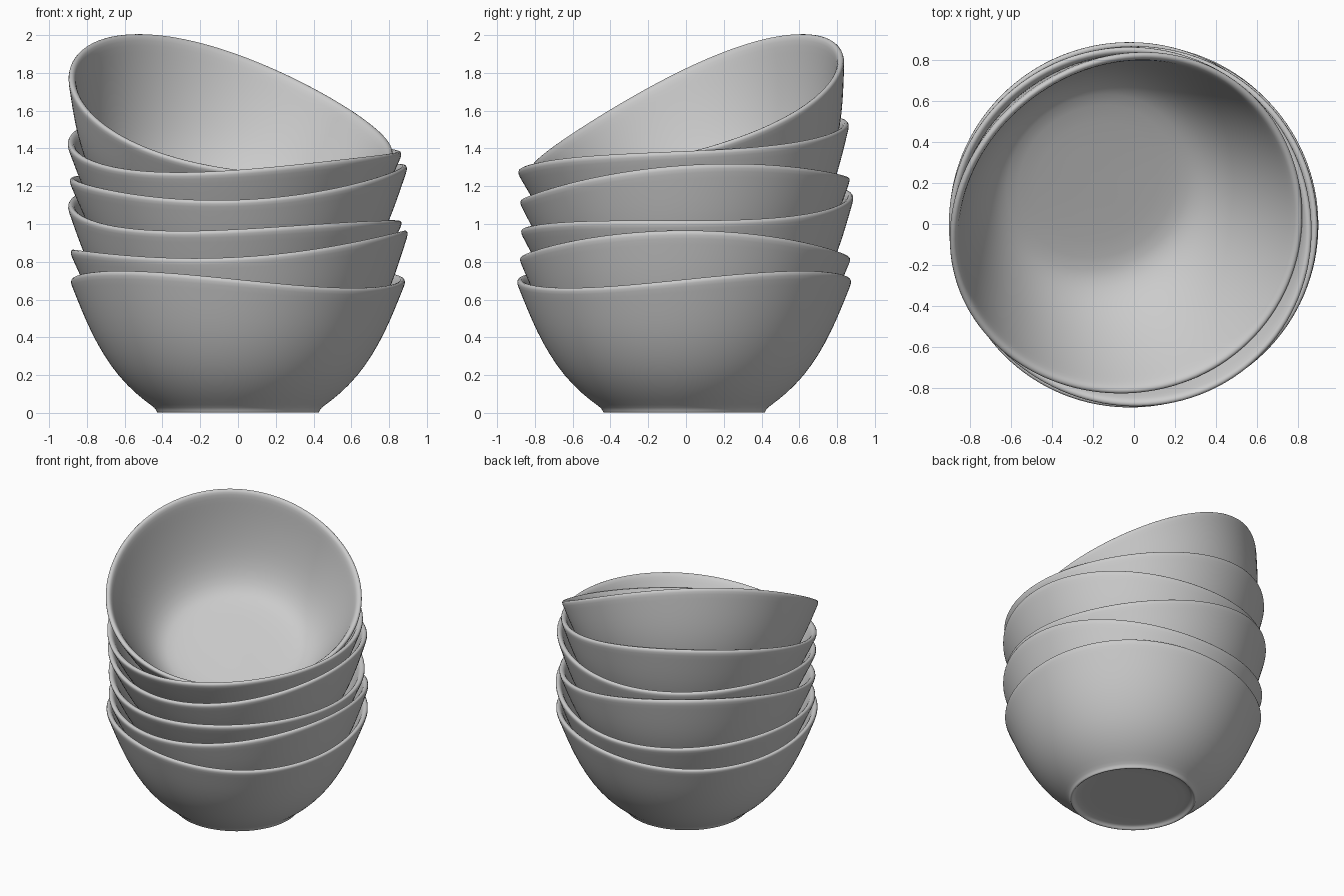
import bpy, bmesh, math
from mathutils import Vector, Matrix

if "Cube" in bpy.data.objects:
    bpy.data.objects.remove(bpy.data.objects["Cube"], do_unlink=True)

# Glazed ceramic colour
grey = bpy.data.materials.new("plain grey")
grey.use_nodes = True
colour = (0.6, 0.6, 0.6, 1)
grey.diffuse_color = colour
grey.node_tree.nodes["Principled BSDF"].inputs["Base Color"].default_value = colour

SEGMENTS = 64
RIM_HEIGHT = 0.705
RIM_RADIUS = 0.87

# Bowl section (radius, height): recessed foot, outer wall, rounded lip, inner wall, floor
profile = [
    (0.2, 0.025), (0.38, 0.025), (0.405, 0.018), (0.415, 0.0), (0.43, 0.0), (0.433, 0.018),
    (0.452, 0.035), (0.535, 0.095), (0.635, 0.195), (0.715, 0.31), (0.78, 0.43),
    (0.832, 0.55), (0.872, 0.65), (0.888, 0.688), (0.882, 0.706), (0.862, 0.708),
    (0.845, 0.69), (0.825, 0.64), (0.785, 0.54), (0.73, 0.42), (0.66, 0.29),
    (0.58, 0.185), (0.5, 0.125), (0.42, 0.103), (0.2, 0.1),
]


def build_bowl_mesh():
    """Revolve the section, with a saddle wave that grows towards the lip."""
    bm = bmesh.new()
    rings = []
    for r, z in profile:
        ring = []
        for i in range(SEGMENTS):
            a = 2 * math.pi * i / SEGMENTS
            wave = math.cos(2 * a) * (z / RIM_HEIGHT) ** 2
            rr = r + 0.01 * wave
            ring.append(bm.verts.new((rr * math.cos(a), rr * math.sin(a), z + 0.045 * wave)))
        rings.append(ring)
    for low, high in zip(rings, rings[1:]):
        for i in range(SEGMENTS):
            j = (i + 1) % SEGMENTS
            bm.faces.new((low[i], low[j], high[j], high[i]))
    # Close the underside and the floor
    for ring, z in ((rings[0], profile[0][1]), (rings[-1], profile[-1][1])):
        pole = bm.verts.new((0, 0, z))
        for i in range(SEGMENTS):
            bm.faces.new((ring[i], ring[(i + 1) % SEGMENTS], pole))
    bmesh.ops.recalc_face_normals(bm, faces=bm.faces)
    for face in bm.faces:
        face.smooth = True
    mesh = bpy.data.meshes.new("bowl")
    bm.to_mesh(mesh)
    bm.free()
    mesh.materials.append(grey)
    return mesh


bowl_mesh = build_bowl_mesh()


def place_bowl(name, centre, rise_x, rise_y, turn):
    """Place a bowl by its lip centre, the lip's rise along x and y, and its turn in degrees."""
    nx, ny = -rise_x / RIM_RADIUS, -rise_y / RIM_RADIUS
    up = Vector((nx, ny, math.sqrt(1 - nx * nx - ny * ny)))
    tilt = Vector((0, 0, 1)).rotation_difference(up).to_matrix().to_4x4()
    bowl = bpy.data.objects.new(name, bowl_mesh)
    bpy.context.collection.objects.link(bowl)
    origin = Vector(centre) - up * RIM_HEIGHT
    bowl.matrix_world = Matrix.Translation(origin) @ tilt @ Matrix.Rotation(math.radians(turn), 4, "Z")
    smooth = bowl.modifiers.new("smooth", "SUBSURF")
    smooth.levels = smooth.render_levels = 1


# The stack, bottom to top
place_bowl("bottom_bowl", (0, -0.01, 0.705), 0, 0, 45)
place_bowl("second_bowl", (0.008, -0.005, 0.869), 0.05, 0, 0)
place_bowl("third_bowl", (-0.016, 0.005, 1.06), -0.043, 0.09, 135)
place_bowl("fourth_bowl", (0.003, -0.01, 1.231), 0.033, 0.06, 0)
place_bowl("fifth_bowl", (-0.018, -0.015, 1.409), -0.025, 0.125, 135)
place_bowl("top_bowl", (-0.035, 0, 1.594), -0.21, 0.3, 135)
